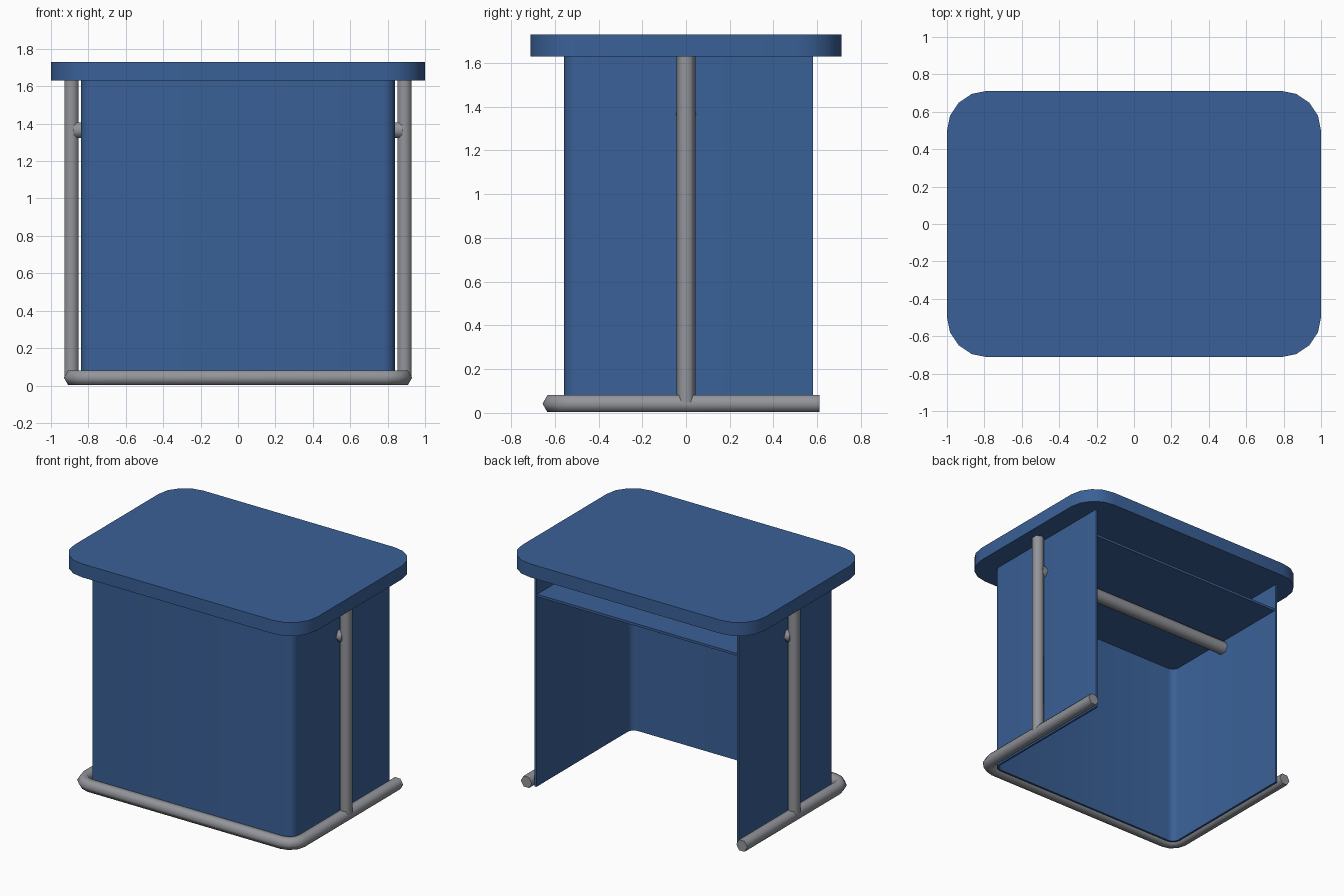
import bpy, bmesh, math
from mathutils import Vector

if "Cube" in bpy.data.objects:
    bpy.data.objects.remove(bpy.data.objects["Cube"])


def material(name, rgb):
    m = bpy.data.materials.new(name)
    m.diffuse_color = (*rgb, 1.0)
    m.use_nodes = True
    m.node_tree.nodes["Principled BSDF"].inputs["Base Color"].default_value = m.diffuse_color
    return m


BLUE = material("blue_panel", (0.042, 0.118, 0.31))
GREY = material("grey_metal", (0.29, 0.30, 0.325))


def finish(bm, name, mat, angle=35):
    bmesh.ops.recalc_face_normals(bm, faces=bm.faces)
    me = bpy.data.meshes.new(name)
    bm.to_mesh(me)
    bm.free()
    ob = bpy.data.objects.new(name, me)
    bpy.context.collection.objects.link(ob)
    me.materials.append(mat)
    bpy.ops.object.select_all(action='DESELECT')
    ob.select_set(True)
    bpy.context.view_layer.objects.active = ob
    bpy.ops.object.shade_smooth_by_angle(angle=math.radians(angle))
    return ob


def arc(cx, cy, r, a0, a1, n):
    """Points on an arc, angles in degrees."""
    return [(cx + r * math.cos(math.radians(a0 + (a1 - a0) * i / n)),
             cy + r * math.sin(math.radians(a0 + (a1 - a0) * i / n)))
            for i in range(n + 1)]


def prism(name, outline, z0, z1, mat):
    bm = bmesh.new()
    low = [bm.verts.new((x, y, z0)) for x, y in outline]
    high = [bm.verts.new((x, y, z1)) for x, y in outline]
    n = len(outline)
    bm.faces.new(low)
    bm.faces.new(high)
    for i in range(n):
        j = (i + 1) % n
        bm.faces.new((low[i], low[j], high[j], high[i]))
    return finish(bm, name, mat)


def hex_tube(name, path, r, ref, mat):
    """Six-sided tube with mitred bends; ref is perpendicular to the path."""
    pts = [Vector(p) for p in path]
    ref = Vector(ref)
    bm = bmesh.new()
    rings = []
    for i, p in enumerate(pts):
        d0 = (p - pts[max(i - 1, 0)]).normalized()
        d1 = (pts[min(i + 1, len(pts) - 1)] - p).normalized()
        t = (d0 + d1).normalized()
        d = d1 if d1.length > 0 else d0
        side = t.cross(ref) / t.dot(d)
        rings.append([bm.verts.new(p + side * r * math.cos(k * math.pi / 3)
                                   + ref * r * math.sin(k * math.pi / 3))
                      for k in range(6)])
    for a, b in zip(rings, rings[1:]):
        for k in range(6):
            m = (k + 1) % 6
            bm.faces.new((a[k], a[m], b[m], b[k]))
    bm.faces.new(rings[0])
    bm.faces.new(rings[-1])
    return finish(bm, name, mat, 65)


# Rounded desk top
X, Y, R = 1.0, 0.712, 0.215
top = []
for cx, cy, a in ((1, 1, 0), (-1, 1, 90), (-1, -1, 180), (1, -1, 270)):
    top += arc(cx * (X - R), cy * (Y - R), R, a, a + 90, 4)
prism("desk_top", top, 1.63, 1.73, BLUE)


# U-shaped body panel, open at the back
def u_path(hx, front, back, r, n):
    return ([(-hx, back)] + arc(-hx + r, front + r, r, 180, 270, n)
            + arc(hx - r, front + r, r, 270, 360, n) + [(hx, back)])


T = 0.015
body = u_path(0.84, -0.558, 0.58, 0.065, 4) + \
    u_path(0.84 - T, -0.558 + T, 0.58, 0.065 - T, 4)[::-1]
prism("body_panel", body, 0.01, 1.63, BLUE)

# Shelf under the desk top
prism("shelf", u_path(0.83, -0.55, 0.57, 0.06, 4), 1.42, 1.438, BLUE)

# Floor rail running round the front and both sides
rail = [(x, y, 0.042) for x, y in u_path(0.886, -0.611, 0.61, 0.10, 3)]
hex_tube("floor_rail", rail, 0.045, (0, 0, 1), GREY)

# Side legs
for s, side in ((-1, "left"), (1, "right")):
    hex_tube(side + "_leg", [(s * 0.89, 0, 0.042), (s * 0.89, 0, 1.63)],
             0.043, (1, 0, 0), GREY)

# Cross bar joining the legs through the body
hex_tube("cross_bar", [(-0.88, 0, 1.365), (0.88, 0, 1.365)],
         0.049, (0, 0, 1), GREY)
